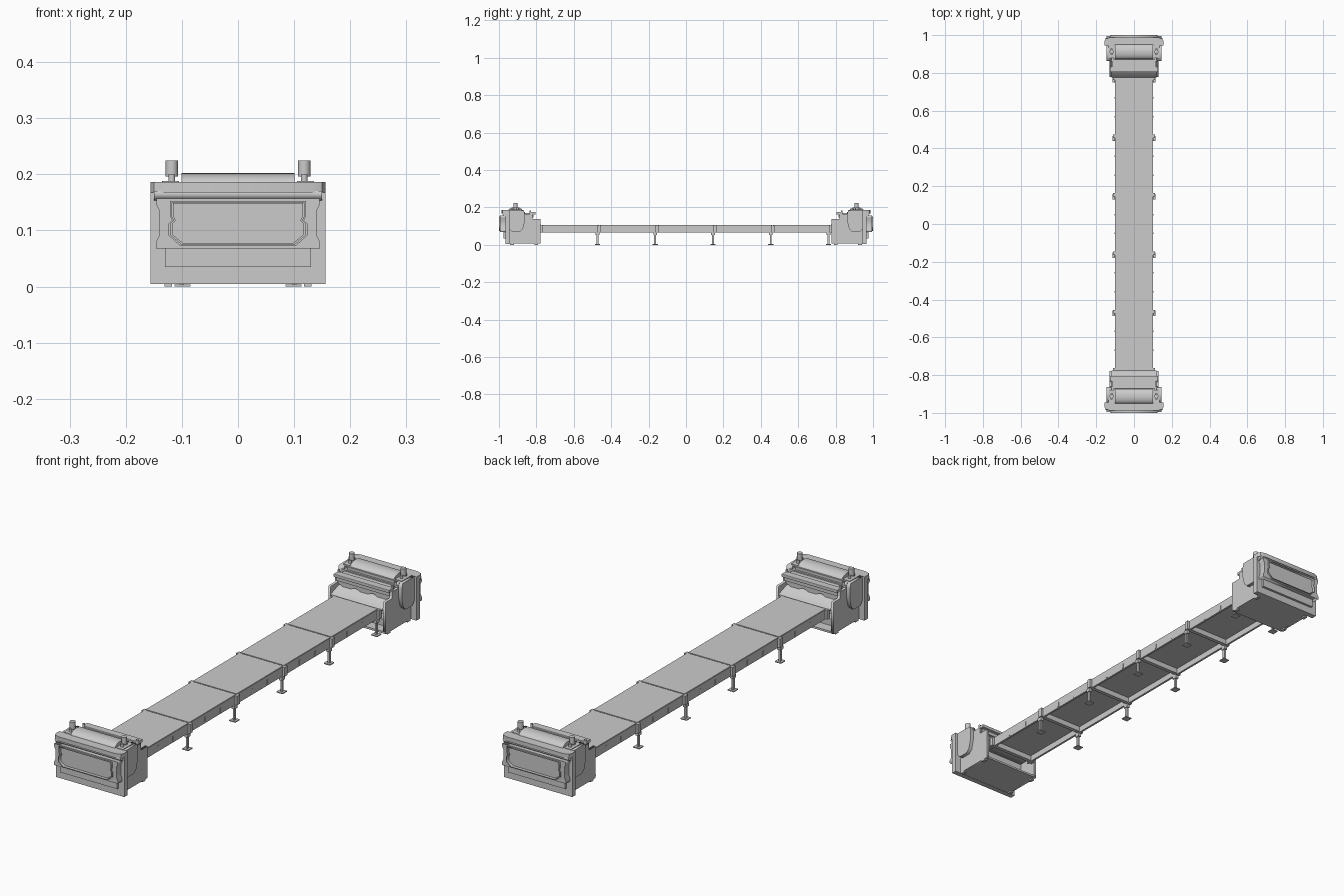
import bpy, bmesh, math
from mathutils import Matrix

if "Cube" in bpy.data.objects:
    bpy.data.objects.remove(bpy.data.objects["Cube"])

AX = {'x': Matrix(((0, 0, 1, 0), (1, 0, 0, 0), (0, 1, 0, 0), (0, 0, 0, 1))),
      'y': Matrix(((1, 0, 0, 0), (0, 0, 1, 0), (0, 1, 0, 0), (0, 0, 0, 1))),
      'z': Matrix.Identity(4)}


def add(name, bm, smooth=False):
    bmesh.ops.recalc_face_normals(bm, faces=bm.faces)
    me = bpy.data.meshes.new(name)
    bm.to_mesh(me)
    bm.free()
    ob = bpy.data.objects.new(name, me)
    bpy.context.collection.objects.link(ob)
    if smooth:
        bpy.ops.object.select_all(action='DESELECT')
        ob.select_set(True)
        bpy.context.view_layer.objects.active = ob
        bpy.ops.object.shade_smooth_by_angle(angle=math.radians(35))
    return ob


def box(name, x, y, z, bevel=0):
    bm = bmesh.new()
    bmesh.ops.create_cube(bm, size=1)
    for v in bm.verts:
        v.co = [r[0] if c < 0 else r[1] for c, r in zip(v.co, (x, y, z))]
    if bevel:
        bmesh.ops.bevel(bm, geom=bm.edges[:], offset=bevel, segments=2,
                        profile=0.5, affect='EDGES')
    return add(name, bm)


def prism(name, loops, axis, a, b, smooth=False):
    """Extrude outlines (extra loops are holes) along an axis from a to b."""
    cu = bpy.data.curves.new(name, 'CURVE')
    cu.dimensions, cu.fill_mode, cu.extrude = '2D', 'BOTH', (b - a) / 2
    for pts in loops:
        sp = cu.splines.new('POLY')
        sp.points.add(len(pts) - 1)
        for p, c in zip(sp.points, pts):
            p.co = (c[0], c[1], 0, 1)
        sp.use_cyclic_u = True
    tmp = bpy.data.objects.new('tmp', cu)
    bpy.context.collection.objects.link(tmp)
    me = bpy.data.meshes.new_from_object(tmp)
    bm = bmesh.new()
    bm.from_mesh(me)
    bpy.data.objects.remove(tmp)
    bpy.data.meshes.remove(me)
    bmesh.ops.remove_doubles(bm, verts=bm.verts, dist=1e-5)
    bm.transform(AX[axis] @ Matrix.Translation((0, 0, (a + b) / 2)))
    return add(name, bm, smooth)


def cyl(name, c, r, axis, a, b, n=20):
    ring = [(c[0] + r * math.cos(2 * math.pi * i / n),
             c[1] + r * math.sin(2 * math.pi * i / n)) for i in range(n)]
    return prism(name, [ring], axis, a, b, True)


def sym(right):
    """Mirror a right-hand outline about x = 0."""
    return right + [(-x, z) for x, z in reversed(right)]


def side(s, a, b):
    return tuple(sorted((s * a, s * b)))


# ---- conveyor bed: five panels, rails, cross beams
for i in range(5):
    c = -0.618 + 0.309 * i
    box('bed_panel', (-0.1, 0.1), (c - 0.152, c + 0.152), (0.09, 0.106))
    for s in (-1, 1):
        for d in (-0.05, 0.05):
            box('rail_clip', side(s, 0.1, 0.103), (c + d - 0.004, c + d + 0.004), (0.07, 0.09))
for i in range(6):
    c = -0.7725 + 0.309 * i
    box('cross_beam', (-0.098, 0.098), (c - 0.008, c + 0.008), (0.068, 0.102))
    for s in (-1, 1):
        box('seam_bracket', side(s, 0.1, 0.111), (c - 0.009, c + 0.009), (0.066, 0.104))
for s in (-1, 1):
    box('side_rail', side(s, 0.093, 0.1015), (-0.79, 0.79), (0.065, 0.104))

# ---- support legs
for y in (-0.473, -0.165, 0.144, 0.453, 0.762):
    for s in (-1, 1):
        box('leg_post', side(s, 0.096, 0.104), (y - 0.005, y + 0.005), (0.003, 0.066))
        box('leg_bracket', side(s, 0.093, 0.107), (y - 0.01, y + 0.01), (0.052, 0.066))
        box('leg_foot', side(s, 0.085, 0.113), (y - 0.014, y + 0.014), (0, 0.004))

# ---- end machine (built at +y, then rotated copy at -y)
before = set(bpy.data.objects)
box('base_floor', (-0.13, 0.13), (0.777, 0.96), (0.006, 0.014))
box('base_core', (-0.13, 0.13), (0.86, 0.96), (0.012, 0.175))
box('floor_ridge', (-0.125, 0.125), (0.82, 0.86), (0.012, 0.04))
for s in (-1, 1):
    # stepped side walls of the infeed
    prism('side_wall', [[(0.777, 0.006), (0.96, 0.006), (0.96, 0.185), (0.865, 0.185),
                         (0.865, 0.165), (0.82, 0.165), (0.82, 0.137), (0.777, 0.137)]],
          'x', *side(s, 0.12, 0.131))
    # rounded outer cover
    prism('side_cover', [[(0.868, 0.185), (0.944, 0.185), (0.944, 0.085), (0.93, 0.07),
                          (0.888, 0.07), (0.872, 0.085), (0.862, 0.125), (0.862, 0.165)]],
          'x', *side(s, 0.13, 0.146))
    box('machine_foot', side(s, 0.118, 0.131), (0.79, 0.81), (0, 0.008))
    box('machine_foot', side(s, 0.118, 0.131), (0.92, 0.94), (0, 0.008))
    # top posts with caps
    for y in (0.9, 0.925):
        cyl('post_stem', (s * 0.118, y), 0.006, 'z', 0.18, 0.2)
    cyl('post_cap', (s * 0.118, 0.912), 0.011, 'z', 0.196, 0.225)
    box('roller_mount', side(s, 0.105, 0.135), (0.878, 0.945), (0.18, 0.188))
    cyl('tray_post', (s * 0.122, 0.833), 0.005, 'z', 0.16, 0.184, 12)

# infeed ramp, scalloped curtain and hood bars
prism('infeed_ramp', [[(0.775, 0.1), (0.87, 0.1), (0.87, 0.145), (0.835, 0.127), (0.775, 0.107)]],
      'x', -0.118, 0.118)
curtain = sym([(0.12, 0.118), (0.12, 0.15)])
n = 32
wave = [(-0.12 + 0.24 * i / n, 0.124 + 0.007 * math.cos(6 * math.pi * i / n)) for i in range(n + 1)]
prism('scalloped_curtain', [wave + [(0.12, 0.15), (-0.12, 0.15)]], 'y', 0.824, 0.83)
box('hood_lower', (-0.122, 0.122), (0.815, 0.865), (0.146, 0.16))
box('hood_tray', (-0.127, 0.127), (0.805, 0.835), (0.163, 0.176), 0.002)
box('hood_back', (-0.115, 0.115), (0.835, 0.868), (0.158, 0.17))

# top roller and its cradle
box('roller_cradle', (-0.108, 0.108), (0.868, 0.95), (0.17, 0.186))
arc = [(0.912 + 0.038 * math.cos(math.pi * i / 16), 0.182 + 0.02 * math.sin(math.pi * i / 16))
       for i in range(17)]
prism('roller_cover', [arc], 'x', -0.101, 0.101, True)

# end plate, rounded header and bezel
box('end_plate', (-0.156, 0.156), (0.944, 0.966), (0.005, 0.185))
prism('header', [[(0.156, 0.944), (0.156, 0.968), (0.15, 0.98), (0.13, 0.987),
                  (-0.13, 0.987), (-0.15, 0.98), (-0.156, 0.968), (-0.156, 0.944)]],
      'z', 0.168, 0.186, True)
prism('header_slope', [[(0.96, 0.17), (0.985, 0.17), (0.976, 0.155), (0.96, 0.152)]],
      'x', -0.15, 0.15)
box('lower_panel', (-0.13, 0.13), (0.962, 0.976), (0.035, 0.07))
bezel = sym([(0.146, 0.068), (0.146, 0.08), (0.14, 0.092), (0.14, 0.135), (0.145, 0.145), (0.145, 0.157)])
window = sym([(0.1, 0.075), (0.12, 0.092), (0.12, 0.112), (0.114, 0.118), (0.118, 0.126), (0.118, 0.15)])
prism('bezel_back', [bezel], 'y', 0.962, 0.982)
prism('bezel_frame', [bezel, window], 'y', 0.982, 0.994)
prism('window_panel', [[(x * 0.98, 0.1125 + (z - 0.1125) * 0.96) for x, z in window]], 'y', 0.98, 0.99)
prism('window_rim', [[(x * 1.03, 0.1125 + (z - 0.1125) * 1.06) for x, z in window], window],
      'y', 0.99, 1.0)

for ob in set(bpy.data.objects) - before:
    dup = ob.copy()
    dup.name = 'front_' + ob.name
    dup.rotation_euler = (0, 0, math.pi)
    bpy.context.collection.objects.link(dup)
